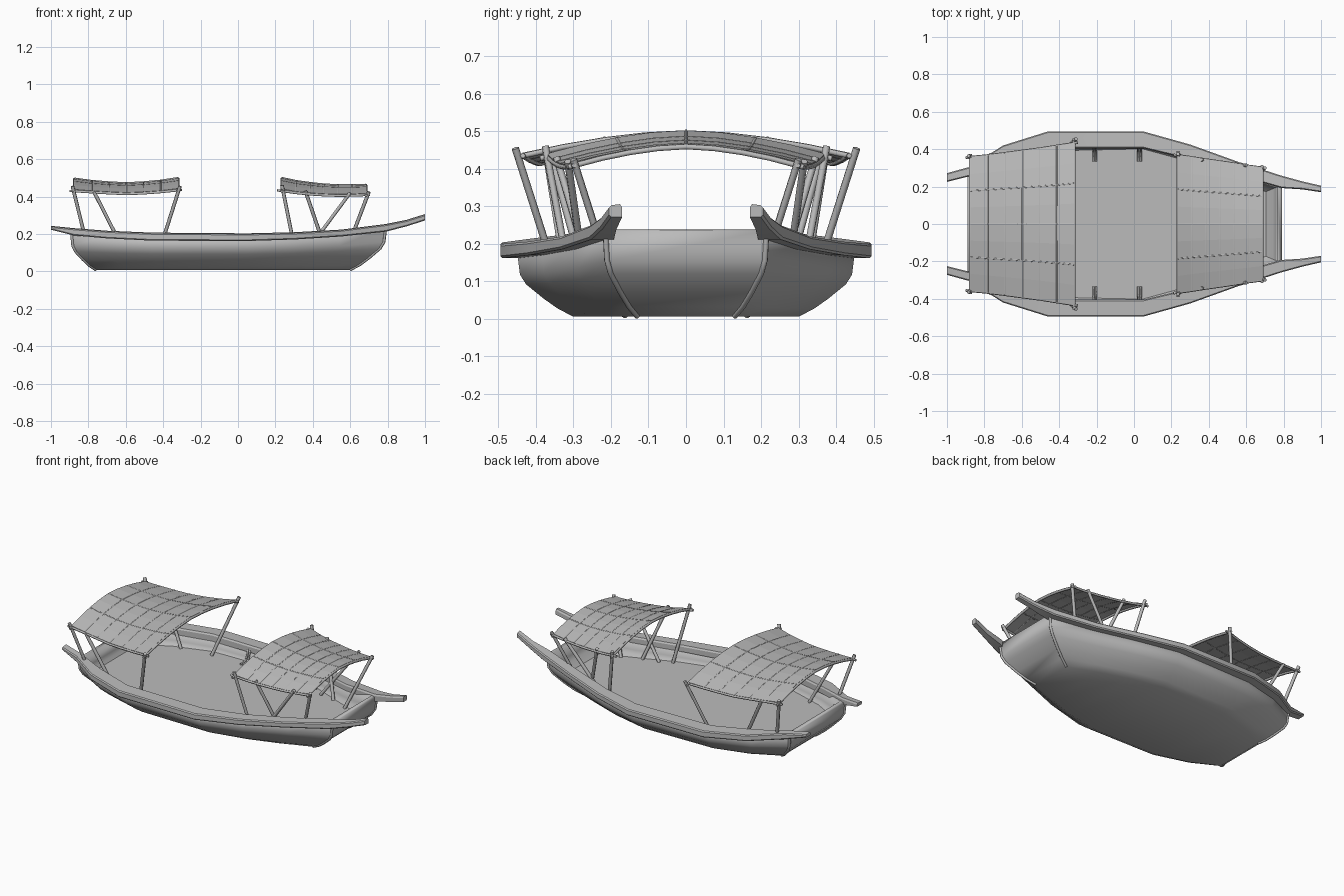
import bpy, bmesh, math
from mathutils import Vector

if "Cube" in bpy.data.objects:
    bpy.data.objects.remove(bpy.data.objects["Cube"])

grey = bpy.data.materials.new("weathered grey wood")
grey.diffuse_color = (0.5, 0.5, 0.5, 1)
grey.use_nodes = True
grey.node_tree.nodes["Principled BSDF"].inputs["Base Color"].default_value = grey.diffuse_color


def mesh_obj(name, verts, faces, smooth=None):
    bm = bmesh.new()
    vs = [bm.verts.new(v) for v in verts]
    for f in faces:
        bm.faces.new([vs[i] for i in f])
    bmesh.ops.recalc_face_normals(bm, faces=bm.faces[:])
    me = bpy.data.meshes.new(name)
    bm.to_mesh(me)
    bm.free()
    me.materials.append(grey)
    ob = bpy.data.objects.new(name, me)
    bpy.context.collection.objects.link(ob)
    if smooth:
        bpy.ops.object.select_all(action='DESELECT')
        ob.select_set(True)
        bpy.context.view_layer.objects.active = ob
        bpy.ops.object.shade_smooth_by_angle(angle=math.radians(smooth))
    return ob


def rods(name, paths, r):
    cu = bpy.data.curves.new(name, 'CURVE')
    cu.dimensions = '3D'
    cu.bevel_depth = r
    cu.bevel_resolution = 1
    cu.use_fill_caps = True
    for path in paths:
        sp = cu.splines.new('POLY')
        sp.points.add(len(path) - 1)
        for p, co in zip(sp.points, path):
            p.co = (*co, 1)
    cu.materials.append(grey)
    ob = bpy.data.objects.new(name, cu)
    bpy.context.collection.objects.link(ob)
    return ob


def interp(table, x):
    for a, b in zip(table, table[1:]):
        if x <= b[0]:
            break
    t = (x - a[0]) / (b[0] - a[0])
    return [p + (q - p) * t for p, q in zip(a, b)]


# hull stations: top x, top y, top z, bottom x, bottom y
STATIONS = [(-.89, .27, .205, -.76, .16), (-.7, .37, .19, -.6, .24),
            (-.46, .44, .18, -.4, .295), (.05, .45, .178, .04, .30),
            (.3, .385, .185, .25, .255), (.55, .295, .205, .42, .20),
            (.79, .215, .235, .60, .13)]
LEVELS = [(0, 0), (.12, .27), (.28, .53), (.5, .84), (.65, .95), (1, 1)]
BOTTOM = .006


def hull_point(s, f, side):
    w = interp(LEVELS, f)[1]
    return Vector((s[3] + (s[0] - s[3]) * w, side * (s[4] + (s[1] - s[4]) * w),
                   BOTTOM + (s[2] - BOTTOM) * f))


# hull: each cross-section runs rail - bottom - rail, ends closed by transoms
verts, faces = [], []
n = len(LEVELS)
for s in STATIONS:
    verts += [hull_point(s, l[0], 1) for l in reversed(LEVELS)]
    verts += [hull_point(s, l[0], -1) for l in LEVELS]
row = 2 * n
for i in range(len(STATIONS) - 1):
    for j in range(row - 1):
        a = i * row + j
        faces.append((a, a + 1, a + row + 1, a + row))
for base in (0, (len(STATIONS) - 1) * row):
    for j in range(n - 1):
        faces.append((base + j, base + j + 1, base + row - 2 - j, base + row - 1 - j))
hull = mesh_obj("hull", verts, faces, 35)
if min(hull.data.polygons, key=lambda p: p.center.z).normal.z > 0:
    hull.data.flip_normals()
sol = hull.modifiers.new("thickness", 'SOLIDIFY')
sol.thickness = .03
sol.offset = -1

# floor inside the hull
edge = [hull_point(s, (.11 - BOTTOM) / (s[2] - BOTTOM), 1) for s in STATIONS]
left = [Vector((p.x * .985, p.y * .985, p.z)) for p in edge]
right = [Vector((p.x, -p.y, p.z)) for p in left]
m = len(left)
mesh_obj("floor", left + right,
         [(i, i + 1, m + i + 1, m + i) for i in range(m - 1)])

# corner posts along both transoms
for name, s in (("stern", STATIONS[0]), ("bow", STATIONS[-1])):
    for side in (1, -1):
        rods(name + "_corner_post", [[hull_point(s, l[0], side) + Vector((0, 0, .002))
                                      for l in LEVELS]], .008)

# gunwale rails: x, inner y, outer y, bottom z, top z
RAIL = [(-1, .225, .272, .222, .24), (-.88, .255, .305, .192, .228),
        (-.7, .33, .42, .176, .214), (-.46, .405, .495, .164, .204),
        (.05, .405, .495, .162, .2), (.3, .345, .425, .17, .206),
        (.55, .26, .335, .186, .22), (.79, .192, .258, .212, .25),
        (.9, .185, .228, .24, .272), (1, .17, .205, .272, .303)]
for name, side in (("rail_back", 1), ("rail_front", -1)):
    verts, faces = [], []
    for x, yi, yo, zb, zt in RAIL:
        c = .006
        for y, z in ((yi, zb), (yo - c, zb), (yo, zb + c), (yo, zt - c),
                     (yo - c, zt), (yi + c, zt + c * .5), (yi, zt - c)):
            verts.append((x, side * y, z))
    k = 7
    for i in range(len(RAIL) - 1):
        for j in range(k):
            a, b = i * k + j, i * k + (j + 1) % k
            faces.append((a, b, b + k, a + k))
    faces += [tuple(range(k)), tuple(range(len(verts) - k, len(verts)))]
    mesh_obj(name, verts, faces, 30)

# short ribs on the inner walls
rods("wall_ribs", [[(x + d, s * .335, .115), (x + d, s * .385, .118), (x + d, s * .41, .18)]
                   for x in (-.21, .03) for d in (-.007, .007) for s in (1, -1)], .006)


# canopies: table of x, half width, edge z, ridge z
def canopy(name, table, battens):
    x0, x1 = table[0][0], table[-1][0]

    def at(x, v, lift=0):
        _, w, ze, zr = interp(table, x)
        return (x, v * w, ze + (zr - ze) * (1 - abs(v) ** 1.7) + lift)

    vs = [-1, -.75, -.5, -.25, 0, .25, .5, .75, 1]
    xs = [x0 + (x1 - x0) * i / battens for i in range(battens + 1)]
    q = len(vs)
    cloth = mesh_obj(name + "_sheet", [at(x, v) for x in xs for v in vs],
                     [(i * q + j, i * q + j + 1, i * q + q + j + 1, i * q + q + j)
                      for i in range(battens) for j in range(q - 1)])
    so = cloth.modifiers.new("thickness", 'SOLIDIFY')
    so.thickness = .006
    so.offset = 0
    rods(name + "_cross_battens", [[at(x, v) for v in vs] for x in xs[1:-1]], .005)
    rods(name + "_long_battens", [[at(x, v) for x in xs] for v in (-.5, 0, .5)], .005)
    rods(name + "_end_poles", [[at(x, v * (1.05 if abs(v) == 1 else 1), -.005)
                                for v in vs] for x in (x0, x1)], .008)
    sides = []
    for v in (-1, 1):
        p = [at(x, v, -.005) for x in xs]
        p[0] = (p[0][0] - .025, p[0][1], p[0][2])
        p[-1] = (p[-1][0] + .02, p[-1][1], p[-1][2])
        sides.append(p)
    rods(name + "_side_poles", sides, .007)


canopy("stern_canopy", [(-.875, .355, .435, .497), (-.75, .37, .425, .48),
                        (-.6, .39, .418, .472), (-.45, .41, .424, .48),
                        (-.32, .435, .44, .5)], 6)
canopy("bow_canopy", [(.235, .37, .438, .5), (.33, .352, .42, .48),
                      (.45, .335, .412, .466), (.57, .317, .408, .46),
                      (.685, .298, .414, .464)], 6)

# leaning canopy posts: foot, then head
POSTS = {"stern_canopy_posts": [((-.42, .345, .11), (-.31, .455, .455)),
                                ((-.61, .32, .11), (-.77, .37, .425)),
                                ((-.80, .27, .11), (-.885, .365, .455))],
         "bow_canopy_posts": [((.305, .31, .11), (.235, .375, .46)),
                              ((.47, .25, .11), (.36, .345, .43)),
                              ((.37, .27, .11), (.6, .315, .42)),
                              ((.58, .2, .11), (.70, .3, .425))]}
for name, posts in POSTS.items():
    rods(name, [[(p[0], s * p[1], p[2]) for p in post]
                for post in posts for s in (1, -1)], .01)
